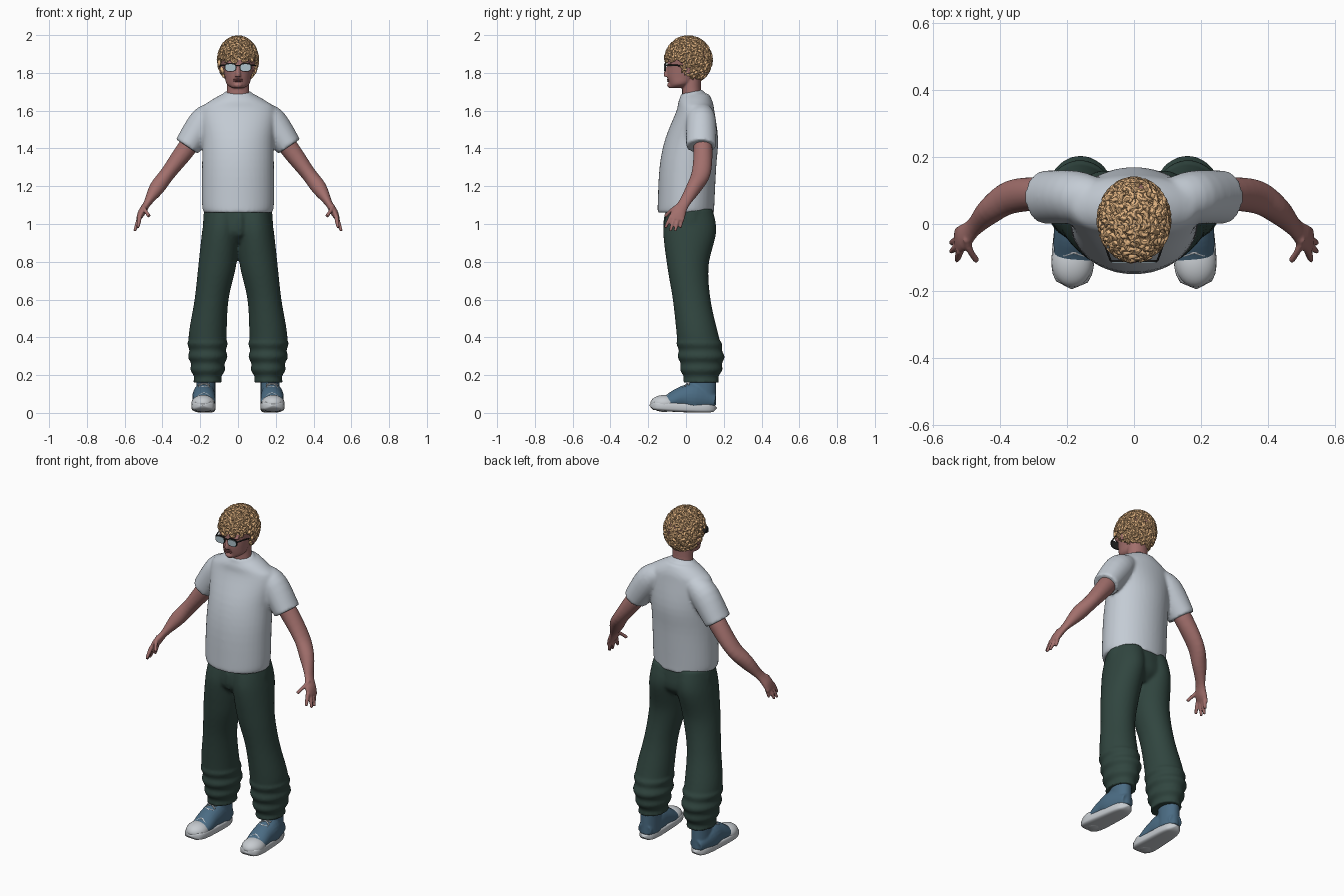
import bpy, bmesh, math, random
from mathutils import Vector

cube = bpy.data.objects.get("Cube")
if cube:
    bpy.data.objects.remove(cube, do_unlink=True)
random.seed(4)
X, Y, Z = Vector((1, 0, 0)), Vector((0, 1, 0)), Vector((0, 0, 1))


def material(name, *rgb):
    mat = bpy.data.materials.new(name)
    mat.use_nodes = True
    mat.diffuse_color = (*rgb, 1)
    shader = next(node for node in mat.node_tree.nodes if node.type == 'BSDF_PRINCIPLED')
    shader.inputs["Base Color"].default_value = (*rgb, 1)
    return mat


SKIN = material("skin", .36, .16, .15)
LIP = material("lip", .24, .08, .08)
HAIR = material("blond_hair", .78, .47, .23)
SHIRT = material("shirt_grey", .55, .6, .66)
PANTS = material("dark_green_cloth", .03, .06, .05)
BLUE = material("shoe_blue", .07, .15, .23)
WHITE = material("rubber_white", .57, .6, .63)
BLACK = material("glasses_black", .02, .02, .02)
LENS = material("lens_pale_blue", .42, .54, .6)


def spline(rows, steps):
    """Catmull-Rom rows through the given stations."""
    smooth = []
    last = len(rows) - 1
    for i in range(last):
        around = [rows[max(0, min(last, i + k))] for k in (-1, 0, 1, 2)]
        for step in range(steps):
            t = step / steps
            smooth.append([b + t / 2 * (c - a + t * (2*a - 5*b + 4*c - d + t * (3*(b - c) + d - a)))
                           for a, b, c, d in zip(*around)])
    return smooth + [list(rows[-1])]


def loft(bm, rows, ref=None, sides=24, steps=4, power=2, mirror=False):
    """Closed skin over stations (x, y, z, width, depth), x left out on the centre line.
    Rings lie flat, or face along the path if a reference direction is given."""
    rows = spline([row if len(row) == 5 else (0, *row) for row in rows], steps)
    for sign in ((1, -1) if mirror else (1,)):
        centres = [Vector((row[0] * sign, row[1], row[2])) for row in rows]
        rings = []
        for i, centre in enumerate(centres):
            across, along = X, Y
            if ref:
                ahead = centres[min(i + 1, len(rows) - 1)] - centres[max(i - 1, 0)]
                ahead.normalize()
                along = (ref - ref.dot(ahead) * ahead).normalized()
                across = along.cross(ahead)
            width, depth = (max(size, .001) for size in rows[i][3:])
            ring = []
            for k in range(sides):
                angle = math.tau * k / sides
                ca, sa = math.cos(angle), math.sin(angle)
                u = math.copysign(abs(ca) ** (2 / power), ca) * width
                v = math.copysign(abs(sa) ** (2 / power), sa) * depth
                ring.append(bm.verts.new(centre + across * u + along * v))
            rings.append(ring)
        for low, high in zip(rings, rings[1:]):
            for k in range(sides):
                bm.faces.new((low[k - 1], low[k], high[k], high[k - 1]))
        bm.faces.new(rings[0][::-1])
        bm.faces.new(rings[-1])


def ball(bm, centre, size, mirror=False):
    for sign in ((1, -1) if mirror else (1,)):
        middle = Vector((centre[0] * sign, centre[1], centre[2]))
        for v in bmesh.ops.create_uvsphere(bm, u_segments=24, v_segments=16, radius=1)["verts"]:
            v.co = middle + Vector(a * b for a, b in zip(v.co, size))


def finish(name, bm, mat, voxel=None, relax=3):
    """Make the object; a voxel size melts overlapping parts into one skin."""
    bmesh.ops.recalc_face_normals(bm, faces=bm.faces)
    mesh = bpy.data.meshes.new(name)
    bm.to_mesh(mesh)
    bm.free()
    mesh.materials.append(mat)
    mesh.shade_smooth()
    mesh.set_sharp_from_angle(angle=math.radians(50))
    ob = bpy.data.objects.new(name, mesh)
    bpy.context.collection.objects.link(ob)
    if voxel:
        melt = ob.modifiers.new("melt", 'REMESH')
        melt.mode = 'VOXEL'
        melt.voxel_size = voxel
        melt.use_smooth_shade = True
        soften = ob.modifiers.new("soften", 'SMOOTH')
        soften.factor = .5
        soften.iterations = relax


# Shirt: torso, sleeves and collar
bm = bmesh.new()
loft(bm, [(0, 1.06, .18, .15), (0, 1.1, .19, .15), (.01, 1.3, .19, .15), (.03, 1.45, .19, .14),
          (.05, 1.6, .2, .1), (.05, 1.65, .15, .09), (.05, 1.69, .08, .07)], sides=40)
loft(bm, [(.12, .07, 1.59, .06, .07), (.18, .08, 1.54, .08, .08), (.27, .08, 1.41, .07, .08)],
     ref=Y, mirror=True)
loft(bm, [(.04, 1.65, .08, .07), (.03, 1.7, .07, .06)], ref=Y)
finish("shirt", bm, SHIRT, voxel=.009, relax=5)

# Trousers: legs gathered into folds at the bottom, then seat and fly
bm = bmesh.new()
leg = spline([(.16, .08, .16, .07, .09), (.16, .08, .2, .08, .1), (.16, .08, .3, .1, .12),
              (.16, .06, .42, .1, .11), (.14, .03, .6, .09, .1), (.11, .01, .78, .1, .11),
              (.09, .02, .96, .1, .14), (.08, .02, 1.08, .09, .12)], 8)
for row in leg:
    if row[2] < .4:
        fold = .006 * math.sin(row[2] * 90)
        row[3:] = [size + fold for size in row[3:]]
loft(bm, leg, sides=32, steps=1, mirror=True)
loft(bm, [(.02, .9, .1, .08), (.02, .96, .18, .13), (.02, 1.08, .18, .12)], sides=32)
ball(bm, (.01, -.1, 1), (.02, .02, .07))
finish("trousers", bm, PANTS, voxel=.009)

# Arms with palms, fingers and thumbs
bm = bmesh.new()
loft(bm, [(.2, .08, 1.5, .05, .05), (.28, .09, 1.39, .05, .05), (.37, .08, 1.27, .04, .05),
          (.43, .04, 1.19, .04, .04), (.48, -.01, 1.11, .02, .03), (.51, -.04, 1.06, .02, .04),
          (.53, -.05, 1.02, .01, .04)], ref=Y, mirror=True)
for k in range(4):
    spread = (k - 1.5) / 1.5
    curve = 1 - spread * spread
    root = Vector((.52, -.05 + .03 * spread, 1.04))
    tip = Vector((.53 + .02 * curve, -.07 + .04 * spread, .98 - .02 * curve))
    loft(bm, [(*root, .012, .011), (*root.lerp(tip, .5), .011, .01), (*tip, .008, .007)],
         ref=Y, sides=12, mirror=True)
loft(bm, [(.5, -.04, 1.09, .01, .02), (.49, -.08, 1.07, .01, .01), (.47, -.11, 1.04, .01, .01)],
     ref=Y, sides=12, mirror=True)
finish("arms_and_hands", bm, SKIN, voxel=.005)

# Head: skull, jaw, neck, nose, chin, brows and ears
bm = bmesh.new()
loft(bm, [(-.05, 1.72, .03, .04), (-.03, 1.74, .06, .06), (-.01, 1.78, .07, .09),
          (.01, 1.83, .08, .11), (.02, 1.9, .09, .11), (.02, 1.96, .05, .06)], sides=32)
loft(bm, [(.04, 1.62, .07, .06), (.03, 1.7, .06, .05), (.03, 1.78, .06, .05)])
loft(bm, [(-.09, 1.84, .01, .01), (-.105, 1.8, .012, .012), (-.1, 1.78, .016, .016)])
ball(bm, (0, -.08, 1.735), (.024, .02, .016))
ball(bm, (.036, -.084, 1.85), (.03, .016, .01), mirror=True)
ball(bm, (.09, .01, 1.82), (.01, .02, .03), mirror=True)
finish("head_and_neck", bm, SKIN, voxel=.005)

# Mouth
bm = bmesh.new()
for z in (1.757, 1.765):
    ball(bm, (0, -.093, z), (.024, .008, .005))
finish("lips", bm, LIP)

# Glasses: rims, bridge, temple arms and lenses
bm = bmesh.new()
loft(bm, [(.04, y, 1.83, .031, .023) for y in (-.107, -.113)], ref=Z, steps=1, power=3, mirror=True)
loft(bm, [(x, -.11, 1.84, .003, .003) for x in (-.02, .02)], ref=Z, sides=8)
loft(bm, [(.07, -.11, 1.84, .003, .005), (.09, -.05, 1.84, .003, .004), (.1, .01, 1.83, .003, .004)],
     ref=Z, sides=8, mirror=True)
finish("glasses_frame", bm, BLACK)
bm = bmesh.new()
loft(bm, [(.04, y, 1.828, .027, .018) for y in (-.112, -.116)], ref=Z, steps=1, power=3, mirror=True)
finish("glasses_lenses", bm, LENS)


# Curly hair: a cap with the face cut away, covered in curls
def has_hair(p):
    return p.z > 1.868 or (p.y > -.015 and p.z > 1.785 - .35 * p.y)


crown = Vector((0, .012, 1.868))
shell = Vector((.1, .118, .119))
bm = bmesh.new()
ball(bm, crown, shell * .98)
bald = [face for face in bm.faces if not has_hair(face.calc_center_median())]
bmesh.ops.delete(bm, geom=bald, context='FACES')
count = 400
for i in range(count):
    height = 1 - (2 * i + 1) / count
    angle = i * math.pi * (3 - math.sqrt(5))
    reach = math.sqrt(1 - height * height)
    normal = Vector((math.cos(angle) * reach, math.sin(angle) * reach, height))
    root = crown + normal * shell
    if not has_hair(root):
        continue
    side = normal.orthogonal().normalized()
    other = normal.cross(side)
    phase, turn = random.uniform(0, math.tau), random.choice((-1, 1))
    radius = random.uniform(.009, .015)
    curl = []
    for k in range(6):
        angle = phase + turn * k * .85
        centre = root + radius * (side * math.cos(angle) + other * math.sin(angle))
        centre += normal * (.003 * k - .006)
        thick = .01 * math.sin(math.pi * (k + 1.5) / 7)
        curl.append((*centre, thick, thick))
    loft(bm, curl, ref=normal, sides=7, steps=1)
finish("curly_hair", bm, HAIR)

# Shoes: cloth uppers, rubber soles with toe caps, crossed laces
bm = bmesh.new()
loft(bm, [(.17, .15, .06, .04, .04), (.18, .05, .08, .06, .08), (.18, -.02, .08, .06, .06),
          (.18, -.08, .06, .06, .045), (.18, -.13, .05, .05, .03)], ref=Z, mirror=True)
loft(bm, [(.17, .09, .04, .05, .07), (.17, .09, .2, .05, .07)], mirror=True)
finish("shoe_uppers", bm, BLUE, voxel=.006, relax=2)

bm = bmesh.new()
sole = []
for k in range(17):
    t = k / 16
    taper = math.sqrt(1 - abs(2 * t - 1) ** 5)
    sole.append((.17 + .017 * t, .165 - .36 * t, .026 + .014 * t * t,
                 (.05 + .02 * t) * taper, .026 * math.sqrt(taper)))
loft(bm, sole, ref=Z, steps=1, power=4, sides=32, mirror=True)
ball(bm, (.185, -.115, .05), (.062, .074, .045), mirror=True)
finish("shoe_soles_and_toe_caps", bm, WHITE)

bm = bmesh.new()
for k in range(4):
    y = .005 - .03 * k
    top = .152 + .55 * y
    for slant in (-1, 1):
        lace = [(.18 + slant * e * .03, y + .01 * e, top + .005 * e - .01 * e * e, .004, .004)
                for e in (-1, 0, 1)]
        loft(bm, lace, ref=Z, sides=8, mirror=True)
finish("shoe_laces", bm, WHITE)
